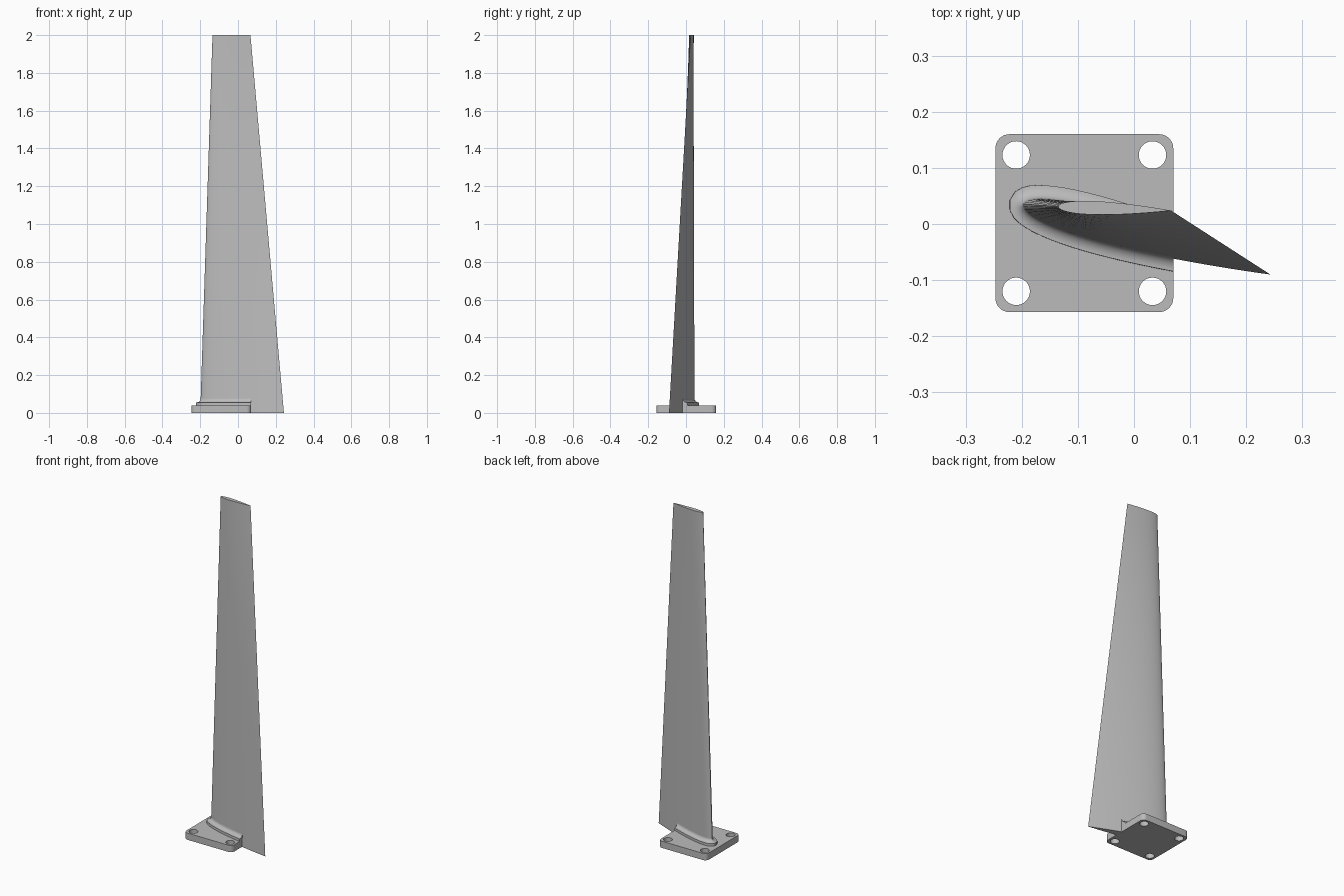
import bpy, bmesh, math
from mathutils import Vector

old = bpy.data.objects.get("Cube")
if old:
    bpy.data.objects.remove(old, do_unlink=True)

grey = bpy.data.materials.new("satin_grey")
grey.use_nodes = True
COLOUR = (0.5, 0.5, 0.5, 1)
grey.diffuse_color = COLOUR
grey.node_tree.nodes["Principled BSDF"].inputs["Base Color"].default_value = COLOUR

HEIGHT, PLATE_TOP, PLATE_EDGE = 2.0, 0.04, 0.07
ROOT = (Vector((-0.2, 0.036)), Vector((0.243, -0.09)))   # leading, trailing edge
TIP = (Vector((-0.135, 0.031)), Vector((0.066, 0.024)))


def finish(obj, angle=30):
    obj.data.materials.clear()
    obj.data.materials.append(grey)
    bpy.ops.object.select_all(action='DESELECT')
    obj.select_set(True)
    bpy.context.view_layer.objects.active = obj
    bpy.ops.object.shade_smooth_by_angle(angle=math.radians(angle))


def section(z, offset=0.0, n=28):
    """Symmetric aerofoil ring at height z, optionally grown outwards."""
    lead, trail = (a.lerp(b, z / HEIGHT) for a, b in zip(ROOT, TIP))
    chord = trail - lead
    side = Vector((-chord.y, chord.x))
    pts = []
    for i in range(2 * n):
        a = math.pi * i / n
        t = (1 + math.cos(a)) / 2
        half = 0.6 * (0.2969 * math.sqrt(t) - 0.126 * t - 0.3516 * t**2
                      + 0.2843 * t**3 - 0.1036 * t**4)
        pts.append(lead + chord * t + side * math.copysign(half, math.sin(a)))
    ring = []
    for i, p in enumerate(pts):
        along = (pts[(i + 1) % len(pts)] - pts[i - 1]).normalized()
        q = p + Vector((along.y, -along.x)) * offset
        ring.append((q.x, q.y, z))
    return ring


def loft(name, rings, clip_x=None):
    bm = bmesh.new()
    loops = [[bm.verts.new(p) for p in ring] for ring in rings]
    for low, high in zip(loops, loops[1:]):
        for i in range(len(low)):
            j = (i + 1) % len(low)
            bm.faces.new((low[i], low[j], high[j], high[i]))
    bm.faces.new(loops[0][::-1])
    bm.faces.new(loops[-1])
    if clip_x is not None:
        cut = bmesh.ops.bisect_plane(
            bm, geom=bm.verts[:] + bm.edges[:] + bm.faces[:],
            plane_co=(clip_x, 0, 0), plane_no=(1, 0, 0), clear_outer=True)
        edges = [e for e in cut["geom_cut"] if isinstance(e, bmesh.types.BMEdge)]
        bmesh.ops.holes_fill(bm, edges=edges)
    bmesh.ops.recalc_face_normals(bm, faces=bm.faces[:])
    mesh = bpy.data.meshes.new(name)
    bm.to_mesh(mesh)
    bm.free()
    obj = bpy.data.objects.new(name, mesh)
    bpy.context.collection.objects.link(obj)
    finish(obj)


# Tapered, twisted blade
loft("blade", [section(HEIGHT * i / 16) for i in range(17)])

# Collar: upright wall, then a concave fillet into the blade
WIDTH, WALL_TOP, FILLET = 0.024, 0.055, 0.02
profile = [(WIDTH, PLATE_TOP - 0.01), (WIDTH, WALL_TOP)]
for k in range(1, 9):
    a = math.pi / 2 * k / 8
    profile.append((WIDTH * (1 - math.sin(a)), WALL_TOP + FILLET * (1 - math.cos(a))))
loft("root_collar", [section(z, off) for off, z in profile], PLATE_EDGE)

# Mounting plate with rounded corners and four bolt holes
CENTRE, HALF, CORNER = Vector((-0.0885, 0.0015)), 0.1585, 0.025
HOLE_SPREAD, HOLE_R = 0.1215, 0.0245
curve = bpy.data.curves.new("mounting_plate", 'CURVE')
curve.dimensions = '2D'
curve.fill_mode = 'BOTH'
curve.extrude = PLATE_TOP / 2


def outline(points):
    spline = curve.splines.new('POLY')
    spline.points.add(len(points) - 1)
    for sp, p in zip(spline.points, points):
        sp.co = (p.x, p.y, 0, 1)
    spline.use_cyclic_u = True


def arc(centre, radius, start, sweep, steps):
    return [centre + radius * Vector((math.cos(start + sweep * i / steps),
                                      math.sin(start + sweep * i / steps)))
            for i in range(steps + 1)]


corners = [Vector(c) for c in ((1, 1), (-1, 1), (-1, -1), (1, -1))]
rim = []
for i, c in enumerate(corners):
    rim += arc(CENTRE + c * (HALF - CORNER), CORNER, i * math.pi / 2, math.pi / 2, 8)
outline(rim)
for c in corners:
    outline(arc(CENTRE + c * HOLE_SPREAD, HOLE_R, 0, 2 * math.pi, 32)[:-1])

plate = bpy.data.objects.new("mounting_plate", curve)
bpy.context.collection.objects.link(plate)
plate.location.z = PLATE_TOP / 2
bpy.ops.object.select_all(action='DESELECT')
plate.select_set(True)
bpy.context.view_layer.objects.active = plate
bpy.ops.object.convert(target='MESH')
plate = bpy.context.view_layer.objects.active
bm = bmesh.new()
bm.from_mesh(plate.data)
bmesh.ops.remove_doubles(bm, verts=bm.verts[:], dist=0.0001)
bmesh.ops.recalc_face_normals(bm, faces=bm.faces[:])
bm.to_mesh(plate.data)
bm.free()
finish(plate)
